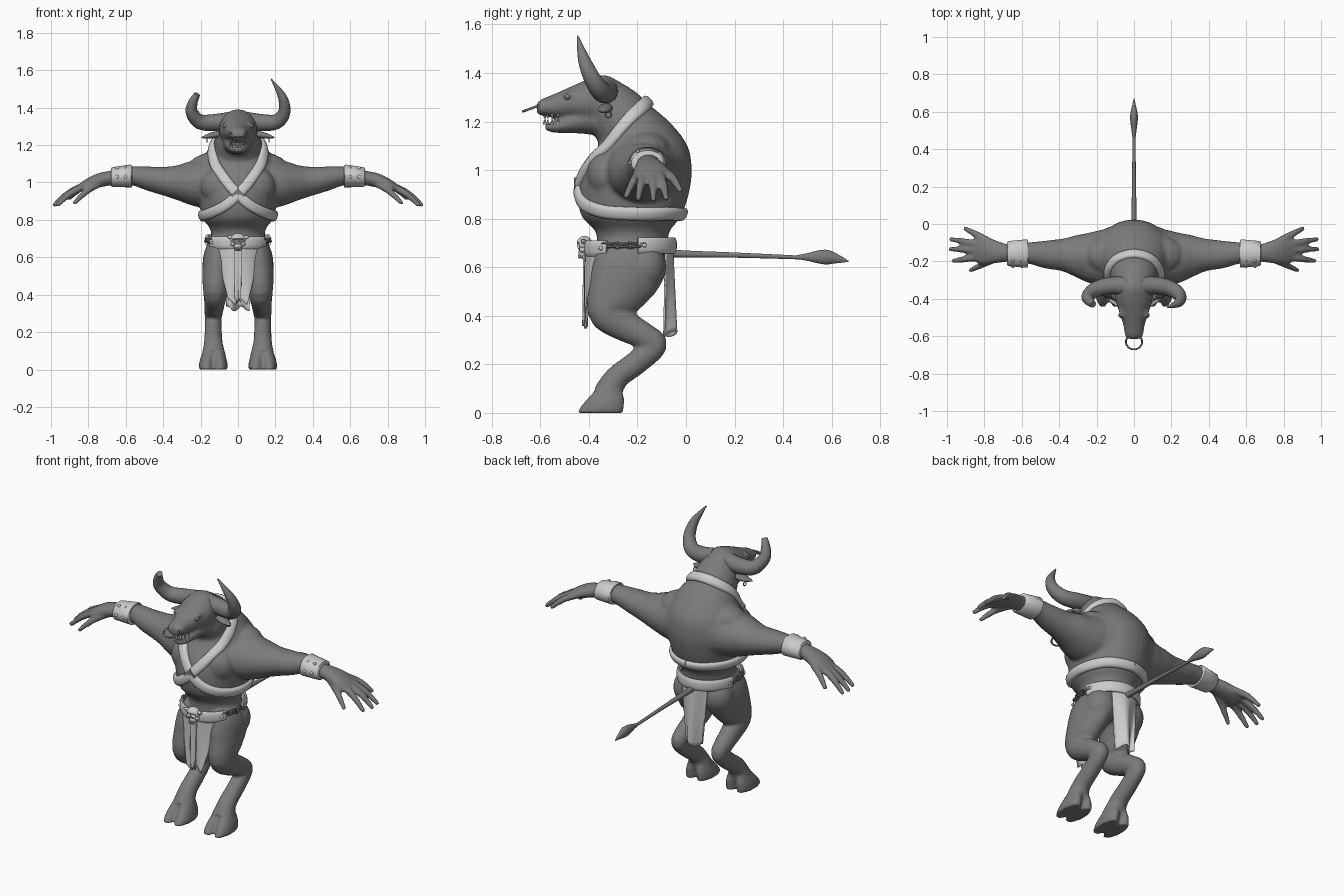
import bpy, bmesh, math
from mathutils import Vector, Matrix
from mathutils.bvhtree import BVHTree

if "Cube" in bpy.data.objects:
    bpy.data.objects.remove(bpy.data.objects["Cube"])

X, Y = Vector((1, 0, 0)), Vector((0, 1, 0))
Z = Vector((0, 0, 1))
SIDES = (1, -1)
dark = bpy.data.materials.new('dark_grey')
dark.diffuse_color = (.2, .2, .2, 1)
dark.use_nodes = True
dark.node_tree.nodes["Principled BSDF"].inputs["Base Color"].default_value = dark.diffuse_color


def spline(pts, sub):
    out, n = [], len(pts)
    for i in range(n - 1):
        a, b, c, d = pts[max(i - 1, 0)], pts[i], pts[i + 1], pts[min(i + 2, n - 1)]
        for k in range(sub):
            t = k / sub
            out.append([.5 * (2 * q + (r - p) * t + (2 * p - 5 * q + 4 * r - s) * t * t
                              + (3 * q - p - 3 * r + s) * t ** 3) for p, q, r, s in zip(a, b, c, d)])
    return out + [list(pts[-1])]


def bridge(bm, rings, closed=False):
    n = len(rings[0])
    for i in range(len(rings) - (0 if closed else 1)):
        a, b = rings[i], rings[(i + 1) % len(rings)]
        for j in range(n):
            bm.faces.new((a[j], a[(j + 1) % n], b[(j + 1) % n], b[j]))
    if not closed:
        bm.faces.new(rings[0])
        bm.faces.new(rings[-1])


def loft(bm, pts, u, v=None, s=1, seg=20, sub=5):
    """Elliptical tube through (x, y, z, radius along u, radius along v)."""
    P = spline([(p[0] * s,) + tuple(p[1:]) for p in pts], sub)
    rings = []
    for i, p in enumerate(P):
        uu, vv = u, v
        if v is None:
            t = (Vector(P[min(i + 1, len(P) - 1)][:3]) - Vector(P[max(i - 1, 0)][:3])).normalized()
            vv = t.cross(u).normalized()
            uu = vv.cross(t)
        rings.append([bm.verts.new(Vector(p[:3]) + uu * (max(p[3], .001) * math.cos(a)) + vv * (max(p[4], .001) * math.sin(a)))
                      for a in (2 * math.pi * k / seg for k in range(seg))])
    bridge(bm, rings)


def ball(bm, c, r, seg=16):
    m = Matrix.Translation(c) @ Matrix.Diagonal((*r, 1))
    bmesh.ops.create_uvsphere(bm, u_segments=seg, v_segments=seg // 2 + 2, radius=1, matrix=m)


def torus(bm, m, R, r, seg=20, sec=8):
    rings = []
    for i in range(seg):
        a = 2 * math.pi * i / seg
        rings.append([bm.verts.new(m @ Vector(((R + r * math.cos(b)) * math.cos(a), (R + r * math.cos(b)) * math.sin(a), r * math.sin(b))))
                      for b in (2 * math.pi * k / sec for k in range(sec))])
    bridge(bm, rings, True)


def band(bm, pos, nor, w, t):
    """Rounded strap along positions with surface normals."""
    rings, n = [], len(pos)
    for i in range(n):
        side = nor[i].cross(pos[min(i + 1, n - 1)] - pos[max(i - 1, 0)]).normalized()
        rings.append([bm.verts.new(pos[i] + side * w * x + nor[i] * t * y)
                      for x, y in ((-.95, -.6), (-1, .2), (-.8, .7), (-.4, 1), (.4, 1), (.8, .7), (1, .2), (.95, -.6))])
    bridge(bm, rings)


def make(name, bm, angle=50, mat=None):
    bmesh.ops.recalc_face_normals(bm, faces=bm.faces)
    me = bpy.data.meshes.new(name)
    bm.to_mesh(me)
    bm.free()
    ob = bpy.data.objects.new(name, me)
    bpy.context.collection.objects.link(ob)
    me.polygons.foreach_set('use_smooth', [True] * len(me.polygons))
    me.set_sharp_from_angle(angle=math.radians(angle))
    if mat:
        me.materials.append(mat)
    return ob


# body: torso, neck, upper head, lower jaw
bm = bmesh.new()
loft(bm, [(0, -.23, .56, .11, .11), (0, -.225, .63, .15, .145), (0, -.22, .74, .145, .15), (0, -.225, .81, .19, .205),
          (0, -.217, .9, .208, .228), (0, -.2, 1, .225, .224), (0, -.178, 1.1, .2, .184),
          (0, -.195, 1.19, .15, .135), (0, -.23, 1.26, .09, .09)], X, Y, seg=32)
loft(bm, [(0, -.17, 1.05, .15, .15), (0, -.24, 1.17, .135, .135), (0, -.31, 1.25, .118, .118),
          (0, -.37, 1.275, .09, .095)], X)
loft(bm, [(0, -.25, 1.27, .085, .08), (0, -.33, 1.285, .098, .106), (0, -.4, 1.282, .1, .094), (0, -.47, 1.278, .08, .068),
          (0, -.54, 1.265, .058, .05), (0, -.595, 1.258, .048, .034), (0, -.615, 1.255, .03, .02)], X, Z)
loft(bm, [(0, -.35, 1.21, .085, .07), (0, -.43, 1.205, .073, .055), (0, -.5, 1.188, .056, .036),
          (0, -.55, 1.177, .043, .022), (0, -.58, 1.178, .026, .012)], X, Z)
for s in SIDES:
    # arms and hands
    loft(bm, [(.05, -.18, 1, .17, .15), (.2, -.18, .993, .145, .128), (.3, -.17, .999, .115, .1), (.38, -.165, 1.006, .088, .08),
              (.47, -.163, 1.02, .075, .066), (.56, -.155, 1.035, .058, .052), (.67, -.155, 1.025, .048, .04),
              (.74, -.15, 1.012, .062, .038), (.8, -.143, .99, .076, .031), (.845, -.138, .968, .066, .022)], Y, s=s)
    for base, tip in (((.78, -.09, .995), (.91, -.02, .91)), ((.82, -.11, .985), (.985, -.08, .877)),
                      ((.83, -.14, .98), (.99, -.133, .872)), ((.82, -.175, .98), (.972, -.198, .874)), ((.73, -.18, 1), (.88, -.25, .885))):
        mid = [b * .5 + t * .5 for b, t in zip(base, tip)]
        mid[2] += .014
        loft(bm, [(*base, .021, .02), (*mid, .019, .019), (*tip, .013, .012)], Y, s=s, seg=12)
    # muscles and facial bulges
    for c, r in (((.09, -.33, .98), (.11, .08, .1)), ((.24, -.175, 1.015), (.12, .11, .098)), ((.1, -.165, 1.08), (.17, .11, .085)),
                 ((.09, -.14, 1), (.15, .13, .15)), ((.095, -.17, .6), (.09, .09, .1)),
                 ((.066, -.47, 1.312), (.016, .035, .014)), ((.028, -.592, 1.262), (.02, .022, .022))):
        ball(bm, (c[0] * s, c[1], c[2]), r)
    # legs and cloven hooves
    loft(bm, [(.085, -.22, .68, .07, .13), (.1, -.235, .6, .085, .15), (.112, -.28, .51, .08, .128), (.12, -.322, .42, .067, .085),
              (.125, -.255, .362, .056, .067), (.13, -.17, .315, .051, .055), (.132, -.13, .278, .045, .052),
              (.132, -.2, .21, .046, .05), (.132, -.285, .145, .05, .05), (.13, -.325, .075, .065, .06)], X, s=s)
    for dx in (-.036, .036):
        loft(bm, [(.132 + dx * .5, -.31, .12, .03, .04), (.132 + dx * .9, -.33, .06, .037, .076),
                  (.132 + dx, -.345, .025, .041, .09), (.132 + dx, -.353, 0, .041, .098)], X, Y, s=s)
body = make('body', bm, mat=dark)
mod = body.modifiers.new('fuse', 'REMESH')
mod.mode, mod.voxel_size, mod.use_smooth_shade = 'VOXEL', .0085, True
mod = body.modifiers.new('soften', 'SMOOTH')
mod.factor, mod.iterations = .5, 8
dg = bpy.context.evaluated_depsgraph_get()
bvh = BVHTree.FromObject(body, dg)

# crossed chest straps, snapped to the body
for s, name in ((1, 'chest_strap_left'), (-1, 'chest_strap_right')):
    path = [(0, -.16, 1.28), (.09, -.185, 1.255), (.14, -.27, 1.17), (.105, -.36, 1.06), (0, -.45, .935), (-.09, -.44, .865),
            (-.18, -.35, .825), (-.215, -.22, .815), (-.15, -.05, .812), (0, 0, .812)]
    pos, nor = [], []
    for p in spline(path, 8):
        c, n, _, _ = bvh.find_nearest(Vector((p[0] * s, p[1], p[2])))
        pos.append(c + n * .005)
        nor.append(n)
    for _ in range(4):
        for L in (pos, nor):
            L[1:-1] = [(L[i - 1] + L[i] * 2 + L[i + 1]) / 4 for i in range(1, len(L) - 1)]
    bm = bmesh.new()
    band(bm, pos, [n.normalized() for n in nor], .028, .016)
    make(name, bm)
bm = bmesh.new()
bmesh.ops.create_cube(bm, size=1, matrix=Matrix.Translation((0, -.448, .93)) @ Matrix.Rotation(math.pi / 4, 4, 'Y') @ Matrix.Diagonal((.055, .025, .055, 1)))
make('strap_patch', bm, mat=dark)

# horns, one with a broken tip
horn = [(.04, -.33, 1.33, .05, .048), (.13, -.33, 1.32, .046, .045), (.205, -.35, 1.325, .042, .04), (.247, -.385, 1.375, .035, .033)]
for s, name, end in ((1, 'horn_left', [(.238, -.42, 1.455, .025, .024), (.178, -.447, 1.553, .003, .003)]),
                     (-1, 'horn_right_broken', [(.242, -.408, 1.425, .028, .026), (.218, -.43, 1.472, .018, .016)])):
    bm = bmesh.new()
    loft(bm, horn + end, Y, s=s)
    make(name, bm, mat=dark)

# ears, eyes, earring, nose ring
bm, eyes, rings = bmesh.new(), bmesh.new(), bmesh.new()
for s in SIDES:
    loft(bm, [(.07, -.325, 1.265, .015, .015), (.12, -.33, 1.255, .028, .018), (.16, -.34, 1.247, .024, .013), (.195, -.35, 1.24, .003, .003)], Y, s=s)
    ball(eyes, (.07 * s, -.488, 1.302), (.013, .014, .012))
    torus(rings, Matrix.Translation((.165 * s, -.32, 1.228)) @ Matrix.Rotation(math.pi / 2, 4, 'Y'), .012, .003)
make('ears', bm, mat=dark)
make('eyes', eyes, mat=dark)
make('earrings', rings, mat=dark)
bm = bmesh.new()
torus(bm, Matrix.Translation((0, -.63, 1.257)) @ Matrix.Rotation(math.radians(20), 4, 'X'), .043, .005, 28)
make('nose_ring', bm, mat=dark)

# teeth along both jaws
bm = bmesh.new()
for s in SIDES:
    for i in range(5):
        x, y = (.01 + .012 * i) * s * .75, -.583 + .0035 * i * i
        for z, h in ((1.222, -1), (1.198, 1)):
            L = .03 if i == 3 else .02
            loft(bm, [(x, y, z - h * L / 2, .006, .006), (x, y, z + h * L / 2, .002, .002)], X, Y, seg=8, sub=1)
make('teeth', bm)

# wrist cuffs with studs
for s, name in ((1, 'cuff_left'), (-1, 'cuff_right')):
    bm = bmesh.new()
    loft(bm, [(.567, -.158, 1.035, .07, .056), (.572, -.158, 1.035, .076, .061), (.672, -.158, 1.028, .067, .053), (.678, -.158, 1.028, .061, .047)],
         Y, s=s, seg=32, sub=1)
    for a in (180, 235):
        for x in (.6, .647):
            ball(bm, (x * s, -.158 + .07 * math.cos(math.radians(a)), 1.03 - .056 * math.sin(math.radians(a))), (.01, .007, .01), 10)
    make(name, bm)


# belt plates and side chains on an oval around the hips
def oval(deg, z):
    a = math.radians(deg)
    return Vector((.168 * math.cos(a), -.23 + .182 * math.sin(a), z)), Vector((math.cos(a), math.sin(a), 0))


for name, a0, a1, z in (('belt_front', 211, 329, .678), ('belt_back', 10, 170, .69)):
    bm = bmesh.new()
    pn = [oval(a0 + (a1 - a0) * i / 30, z) for i in range(31)]
    band(bm, [p for p, n in pn], [n for p, n in pn], .033, .01)
    for a in (a0 + 8, a1 - 8):
        p, n = oval(a, z)
        ball(bm, p + n * .01, (.009, .009, .009), 10)
    make(name, bm)
bm = bmesh.new()
for side in (0, 1):
    for i in range(7):
        d = -34 + i * 8.5
        p, n = oval(180 - d if side else d, .69)
        m = Matrix.Translation(p) @ Matrix.Rotation(math.atan2(n.y, n.x), 4, 'Z') @ Matrix.Rotation(math.pi / 2 * (i % 2) + .5, 4, 'Y')
        torus(bm, m @ Matrix.Rotation(math.pi / 2, 4, 'Y') @ Matrix.Diagonal((.85, 1.2, 1, 1)), .015, .006, 14, 6)
make('belt_chains', bm, mat=dark)

# skull buckle
bm = bmesh.new()
ball(bm, (0, -.418, .695), (.04, .032, .034), 32)
for v in bm.verts:
    for s in SIDES:
        if v.co.y < -.42 and (v.co.xz - Vector((.016 * s, .69))).length < .0105:
            v.co.y += .018
ball(bm, (0, -.425, .658), (.022, .018, .024))
for s in SIDES:
    ball(bm, (.026 * s, -.425, .672), (.014, .014, .012), 10)
    loft(bm, [(.03, -.42, .705, .011, .011), (.05, -.425, .708, .008, .008), (.058, -.43, .715, .002, .002)], Y, s=s, seg=10)
    for x in (.005, .014):
        ball(bm, (x * s, -.44, .645), (.004, .005, .01), 8)
make('skull_buckle', bm)


# loincloth panels
def cloth(name, w0, w1, z0, z1, y0, y1, bow, fold):
    bm = bmesh.new()
    nx, nz = 24, 16
    rows = []
    for j in range(nz + 1):
        t = j / nz
        w = w0 + (w1 - w0) * t
        rows.append([])
        for i in range(nx + 1):
            u = i / nx * 2 - 1
            z = z0 + (z1 - z0) * t + .012 * t * math.sin(u * 5)
            rows[-1].append(bm.verts.new((u * w, y0 + (y1 - y0) * t + bow * u * u * (1 - t) + fold * t * math.sin(u * 4 + 1), z)))
    for a, b in zip(rows, rows[1:]):
        for i in range(nx):
            bm.faces.new((a[i], a[i + 1], b[i + 1], b[i]))
    ob = make(name, bm, 60)
    m = ob.modifiers.new('thickness', 'SOLIDIFY')
    m.thickness, m.offset = .007, 0


cloth('loincloth_front', .125, .05, .66, .36, -.412, -.412, .06, .005)
cloth('loincloth_front_strip', .02, .016, .65, .37, -.42, -.421, 0, .003)
cloth('loincloth_back', .085, .06, .67, .325, -.055, -.065, -.03, .026)

# tail with a pointed tuft
bm = bmesh.new()
loft(bm, [(0, -.1, .665, .02, .02), (0, -.03, .655, .016, .016), (0, .2, .65, .011, .011), (0, .47, .64, .008, .008)], X, seg=14)
loft(bm, [(0, .45, .641, .007, .007), (0, .49, .642, .012, .014), (0, .57, .642, .021, .031), (0, .62, .635, .013, .02), (0, .67, .624, .002, .002)], X, seg=14)
make('tail', bm, mat=dark)
